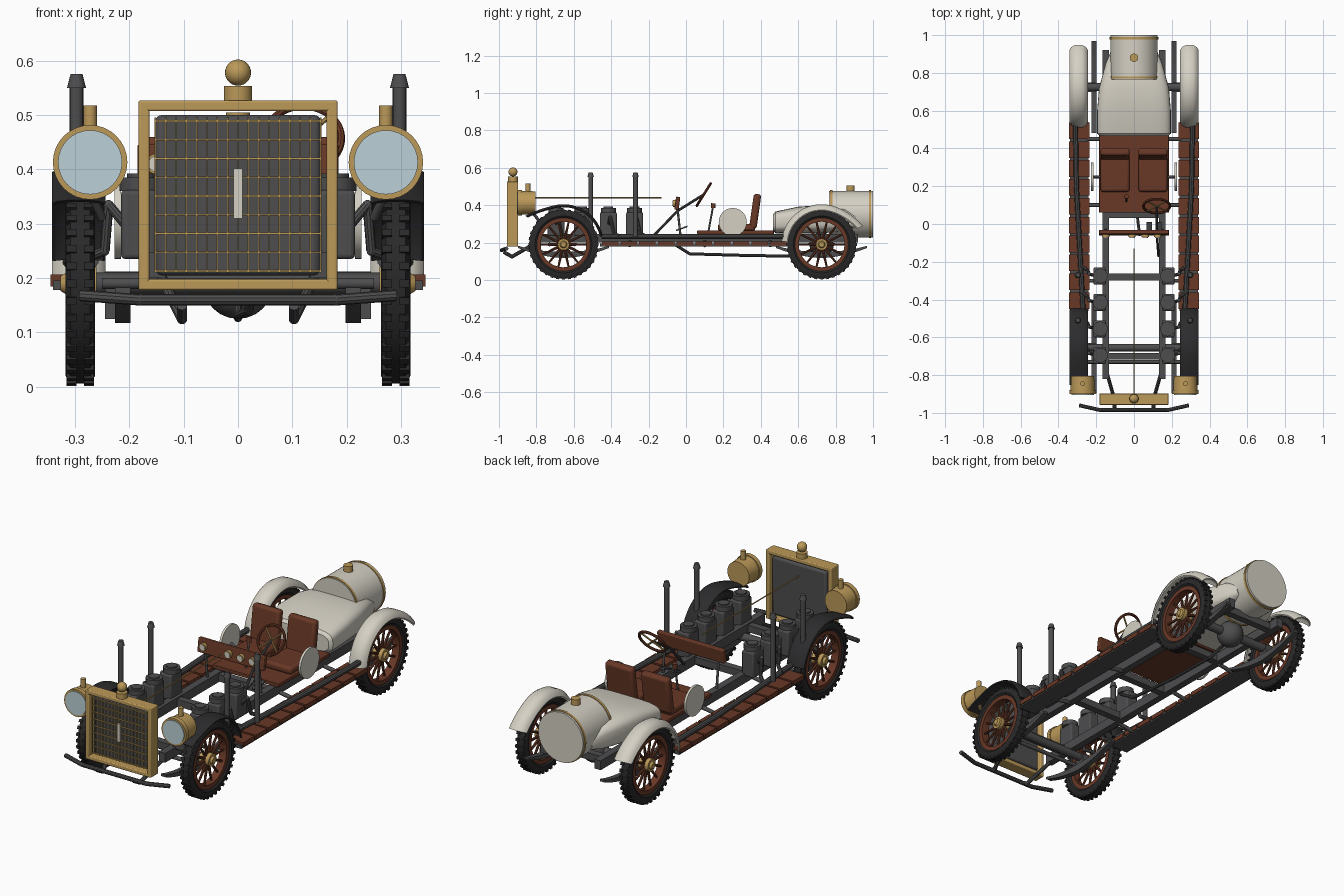
import bpy, bmesh
from math import sin, cos, pi, radians, copysign
from mathutils import Vector, Matrix

if "Cube" in bpy.data.objects:
    bpy.data.objects.remove(bpy.data.objects["Cube"], do_unlink=True)


def material(name, r, g, b):
    m = bpy.data.materials.new(name)
    m.use_nodes = True
    m.diffuse_color = (r, g, b, 1)
    m.node_tree.nodes["Principled BSDF"].inputs["Base Color"].default_value = (r, g, b, 1)
    return m


IVORY = material("ivory paint", .66, .63, .55)
BRASS = material("brass", .50, .32, .10)
BROWN = material("brown wood and leather", .14, .04, .02)
STEEL = material("dark steel", .075, .075, .078)
RUBBER = material("black rubber", .022, .022, .022)
BLACK = material("black paint", .025, .025, .027)
GLASS = material("pale lamp glass", .50, .64, .68)


def finish(name, bm, mat, bevel=0):
    bmesh.ops.recalc_face_normals(bm, faces=bm.faces)
    me = bpy.data.meshes.new(name)
    bm.to_mesh(me)
    bm.free()
    me.materials.append(mat)
    for p in me.polygons:
        p.use_smooth = True
    me.set_sharp_from_angle(angle=radians(35))
    ob = bpy.data.objects.new(name, me)
    bpy.context.collection.objects.link(ob)
    if bevel:
        mod = ob.modifiers.new("rounded edges", "BEVEL")
        mod.width, mod.segments = bevel, 3
    return ob


def add_box(bm, lo, hi, rot=None):
    lo, hi = Vector(lo), Vector(hi)
    m = Matrix.Translation((lo + hi) / 2) @ (rot or Matrix()) @ Matrix.Diagonal((*(hi - lo), 1))
    bmesh.ops.create_cube(bm, size=1, matrix=m)


def box(name, lo, hi, mat, bevel=0, rot=None):
    bm = bmesh.new()
    add_box(bm, lo, hi, rot)
    return finish(name, bm, mat, bevel)


def add_rod(bm, a, b, r, r2=None, seg=16):
    a, b = Vector(a), Vector(b)
    m = Matrix.Translation((a + b) / 2) @ (b - a).to_track_quat("Z", "Y").to_matrix().to_4x4()
    bmesh.ops.create_cone(bm, cap_ends=True, segments=seg, radius1=r,
                          radius2=r if r2 is None else r2, depth=(b - a).length, matrix=m)


def rod(name, a, b, r, mat, r2=None, seg=16):
    bm = bmesh.new()
    add_rod(bm, a, b, r, r2, seg)
    return finish(name, bm, mat)


def pipe(name, pts, r, mat, seg=10):
    bm = bmesh.new()
    for a, b in zip(pts, pts[1:]):
        add_rod(bm, a, b, r, seg=seg)
    for p in pts[1:-1]:
        bmesh.ops.create_uvsphere(bm, u_segments=seg, v_segments=6, radius=r, matrix=Matrix.Translation(p))
    return finish(name, bm, mat)


def loft(name, rings, mat, loop=False):
    """Skin closed sections; cap the ends unless they loop round."""
    bm = bmesh.new()
    vs = [[bm.verts.new(p) for p in ring] for ring in rings]
    n = len(vs[0])
    for a, b in zip(vs, vs[1:] + vs[:1] if loop else vs[1:]):
        for i in range(n):
            bm.faces.new((a[i], a[(i + 1) % n], b[(i + 1) % n], b[i]))
    if not loop:
        bm.faces.new(vs[0])
        bm.faces.new(vs[-1])
    return finish(name, bm, mat)


def wheel_ring(name, section, c, mat, seg=48):
    """Revolve an (x, radius) section about the axle."""
    angles = [2 * pi * i / seg for i in range(seg)]
    return loft(name, [[(c[0] + x, c[1] + r * cos(a), c[2] + r * sin(a)) for x, r in section]
                       for a in angles], mat, True)


def hoop(name, c, R, r, tilt, mat):
    rot = Matrix.Rotation(tilt, 3, "X")
    rings = []
    for i in range(40):
        a = 2 * pi * i / 40
        rings.append([Vector(c) + rot @ Vector(((R + r * cos(t)) * cos(a), (R + r * cos(t)) * sin(a), r * sin(t)))
                      for t in [2 * pi * k / 8 for k in range(8)]])
    return loft(name, rings, mat, True)


FRONT_Y, REAR_Y, AXLE_Z = -.655, .725, .19
TYRE = [(-.018, .14), (-.027, .152), (-.027, .17), (-.018, .184), (.018, .184), (.027, .17), (.027, .152), (.018, .14)]
RIM = [(-.02, .122), (-.02, .144), (.02, .144), (.02, .122)]


def wheel(label, s, y):
    c = Vector((s * .29, y, AXLE_Z))
    wheel_ring(label + "_tyre", TYRE, c, RUBBER)
    wheel_ring(label + "_rim", RIM, c, BROWN)
    lugs, spokes = bmesh.new(), bmesh.new()
    for i in range(36):
        rot = Matrix.Rotation(2 * pi * i / 36, 4, "X")
        for side in (-1, 1):
            p = c + rot @ Vector((side * .016, 0, .182))
            h = Vector((.009, .007, .006))
            add_box(lugs, p - h, p + h, rot)
    for i in range(14):
        d = Vector((0, cos(2 * pi * i / 14), sin(2 * pi * i / 14)))
        add_rod(spokes, c + d * .025, c + d * .126, .008, .005, 8)
    finish(label + "_tread", lugs, RUBBER)
    finish(label + "_spokes", spokes, BROWN)
    rod(label + "_hub", c - Vector((s * .03, 0, 0)), c + Vector((s * .026, 0, 0)), .031, BRASS, seg=24)
    rod(label + "_hub_cap", c + Vector((s * .026, 0, 0)), c + Vector((s * .036, 0, 0)), .02, BRASS, .014)


def fender(name, s, y, start, end, flare, mat, crown):
    rings = []
    for i in range(29):
        t = i / 28
        a = radians(start + (end - start) * t)
        r = .215 + flare * max(0, (t - .7) / .3) ** 2
        outer = [(-.049, -crown), (-.04, -crown * .4), (-.02, 0), (.02, 0), (.04, -crown * .4), (.049, -crown)]
        sect = outer + [(x * .93, d - .006) for x, d in reversed(outer)]
        rings.append([(s * (.293 + x), y + (r + d) * cos(a), AXLE_Z + (r + d) * sin(a)) for x, d in sect])
    loft(name, rings, mat)


# Everything that repeats on both sides
for s, side in ((1, "left"), (-1, "right")):
    wheel("front_" + side, s, FRONT_Y)
    wheel("rear_" + side, s, REAR_Y)
    fender("front_fender_" + side, s, FRONT_Y, 12, 143, .04, BLACK, .01)
    fender("rear_fender_" + side, s, REAR_Y, 176, 24, .028, IVORY, .03)
    box("frame_rail_" + side, (s * .15 - .018, -.82, .2), (s * .15 + .018, .92, .247), STEEL)

    # Leaf springs slung below the axles
    for label, y in (("front", FRONT_Y), ("rear", REAR_Y)):
        rings = []
        for i in range(13):
            u = i / 6 - 1
            z, h = .135 + .042 * u * u, .006 + .012 * (1 - abs(u))
            rings.append([(s * .212 + dx, y + u * .243, z + dz) for dx, dz in
                          ((-.014, -h), (.014, -h), (.014, h), (-.014, h))])
        loft(f"{label}_spring_{side}", rings, STEEL)
        box(f"{label}_spring_clamp_{side}", (s * .225 - .02, y - .025, .125), (s * .225 + .02, y + .025, .2), STEEL)

    # Running board with wooden slats
    box("running_board_" + side, (s * .29 - .05, -.46, .178), (s * .29 + .05, .54, .196), STEEL)
    slats = bmesh.new()
    for i in range(10):
        y = -.45 + i * .1
        add_box(slats, (s * .29 - .055, y, .185), (s * .29 + .055, y + .088, .207))
    finish("running_board_slats_" + side, slats, BROWN)
    for y in (-.3, .1, .45):
        rod(f"board_bracket_{side}", (s * .15, y, .205), (s * .27, y, .185), .01, STEEL)

    # Engine cylinders with exhaust branches
    for y in (-.695, -.555, -.415, -.275):
        box("cylinder_" + side, (s * .182 - .033, y - .045, .235), (s * .182 + .033, y + .045, .362), STEEL, .008)
        rod("cylinder_cap_" + side, (s * .178, y, .36), (s * .178, y, .385), .04, STEEL, seg=12)
        rod("cylinder_top_" + side, (s * .178, y, .385), (s * .178, y, .392), .026, STEEL, seg=12)
        pipe("exhaust_branch_" + side, [(s * .2, y, .29), (s * .238, y + .01, .335), (s * .245, y + .03, .25),
                                        (s * .285, y + .06, .235)], .009, STEEL)
    pipe("exhaust_pipe_" + side, [(s * .27, -.45, .232), (s * .305, .2, .232), (s * .31, .53, .232)], .014, STEEL)
    for y in (-.51, -.27):
        rod("exhaust_stack_" + side, (s * .297, y, .23), (s * .297, y, .555), .0125, STEEL)
        rod("stack_tip_" + side, (s * .297, y, .55), (s * .297, y, .575), .0175, STEEL, .011)

    # Head lamp
    x = s * .272
    rod("lamp_body_" + side, (x, -.885, .413), (x, -.805, .413), .064, BRASS, .061, 32)
    rod("lamp_rim_" + side, (x, -.9, .413), (x, -.878, .413), .0685, BRASS, seg=32)
    rod("lamp_glass_" + side, (x, -.904, .413), (x, -.895, .413), .059, GLASS, seg=32)
    rod("lamp_chimney_" + side, (x, -.845, .47), (x, -.845, .517), .0125, BRASS)
    rod("lamp_stalk_" + side, (x, -.82, .36), (s * .25, -.78, .31), .008, STEEL)

    # Side disc, seat and bumper bracket
    rod("side_disc_" + side, (s * .215, .25, .31), (s * .227, .25, .31), .075, IVORY, seg=40)
    rod("side_disc_mount_" + side, (s * .16, .25, .26), (s * .216, .25, .29), .008, STEEL)
    box("seat_cushion_" + side, (s * .1 - .077, .17, .262), (s * .1 + .077, .37, .3), BROWN, .014)
    box("seat_back_" + side, (s * .1 - .077, .35, .275), (s * .1 + .077, .39, .46), BROWN, .014,
        Matrix.Rotation(radians(-8), 4, "X"))
    pipe("bumper_bracket_" + side, [(s * .103, -.975, .15), (s * .103, -.93, .125), (s * .14, -.8, .2)], .01, STEEL)

# Radiator
frame = bmesh.new()
for s in (-1, 1):
    add_box(frame, (s * .173 - .01, -.957, .178), (s * .173 + .01, -.897, .527))
    z = .3525 + s * .1645
    add_box(frame, (-.183, -.957, z - .01), (.183, -.897, z + .01))
finish("radiator_frame", frame, BRASS, .004)
box("radiator_core", (-.152, -.94, .205), (.152, -.9, .5), STEEL, .012)
grid = bmesh.new()
for i in range(17):
    x = -.152 + i * .019
    add_box(grid, (x - .0012, -.946, .21), (x + .0012, -.94, .495))
for i in range(9):
    z = .213 + i * .0345
    add_box(grid, (-.152, -.947, z - .0015), (.152, -.94, z + .0015))
finish("radiator_grid", grid, BRASS)
box("radiator_plate", (-.008, -.953, .31), (.008, -.945, .402), IVORY)
rod("radiator_neck", (0, -.925, .525), (0, -.925, .553), .026, BRASS, seg=24)
ball = bmesh.new()
bmesh.ops.create_uvsphere(ball, u_segments=24, v_segments=14, radius=.024, matrix=Matrix.Translation((0, -.925, .578)))
finish("radiator_cap_ball", ball, BRASS)
rod("bonnet_stay", (0, -.9, .44), (0, -.13, .44), .003, BRASS, seg=8)

# Bumper, axles and chassis cross members
pipe("front_bumper", [(-.29, -.96, .168), (-.18, -.985, .16), (.18, -.985, .16), (.29, -.96, .168)], .0105, STEEL)
rod("front_axle", (-.28, FRONT_Y, AXLE_Z), (.28, FRONT_Y, AXLE_Z), .02, STEEL)
rod("tie_rod", (-.25, -.73, .19), (.25, -.73, .19), .01, STEEL)
rod("rear_axle", (-.28, REAR_Y, AXLE_Z), (.28, REAR_Y, AXLE_Z), .022, STEEL)
bulb = bmesh.new()
bmesh.ops.create_uvsphere(bulb, u_segments=20, v_segments=12, radius=.065,
                          matrix=Matrix.Translation((0, REAR_Y, AXLE_Z)))
finish("differential", bulb, STEEL)
for y in (-.7, -.28, .05, .45, .85):
    box("cross_member", (-.15, y - .018, .205), (.15, y + .018, .24), STEEL)
pipe("drive_shaft", [(.03, -.06, .19), (.02, .02, .14), (0, .3, .132), (0, .58, .127), (0, .7, .16)], .008, STEEL)

# Cockpit floor, dashboard and controls
box("cockpit_floor", (-.185, .06, .246), (.185, .47, .265), BROWN, .003)
box("dashboard", (-.185, -.058, .375), (.185, -.035, .445), BROWN, .004, Matrix.Rotation(radians(-8), 4, "X"))
for s in (-1, 1):
    rod("dashboard_post", (s * .15, -.03, .24), (s * .15, -.045, .38), .006, STEEL)
for x in (-.15, -.01, .06, .125):
    rod("gauge_rim", (x, -.07, .41), (x, -.05, .41), .019, BRASS, seg=20)
    rod("gauge_face", (x, -.073, .41), (x, -.065, .41), .015, IVORY, seg=20)
hub = Vector((.12, .095, .457))
tilt = radians(58)
hoop("steering_wheel_rim", hub, .07, .007, tilt, BROWN)
arms = bmesh.new()
for i in range(4):
    d = Matrix.Rotation(tilt, 3, "X") @ Vector((cos(i * pi / 2 + pi / 4), sin(i * pi / 2 + pi / 4), 0))
    add_rod(arms, hub, hub + d * .068, .0045, seg=8)
finish("steering_wheel_spokes", arms, BRASS)
pipe("steering_column", [hub, (.12, -.045, .37), (.13, -.17, .24)], .007, STEEL)
rod("gear_lever", (-.04, .12, .26), (-.04, .145, .395), .005, STEEL)
rod("gear_knob", (-.04, .145, .385), (-.04, .147, .41), .012, BROWN)
for x in (.08, .13):
    box("pedal", (x - .015, -.055, .272), (x + .015, .01, .28), STEEL, rot=Matrix.Rotation(radians(20), 4, "X"))

# Rounded rear body
body = []
for y, w, lo, hi in ((.465, .18, .262, .352), (.478, .195, .25, .366), (.6, .195, .25, .392), (.72, .185, .25, .4),
                     (.85, .15, .26, .385), (.92, .12, .28, .35)):
    ring = []
    for i in range(36):
        c, d = cos(2 * pi * i / 36), sin(2 * pi * i / 36)
        ring.append((w * copysign(abs(c) ** .45, c), y, (lo + hi) / 2 + (hi - lo) / 2 * copysign(abs(d) ** .55, d)))
    body.append(ring)
loft("rear_body", body, IVORY)

# Fuel tank with bands and filler
rod("fuel_tank", (0, .765, .352), (0, 1.0, .352), .125, IVORY, seg=48)
for y in (.776, .984):
    rod("tank_band", (0, y - .006, .352), (0, y + .006, .352), .1285, BRASS, seg=48)
rod("tank_filler", (0, .88, .47), (0, .88, .505), .022, BRASS, seg=24)
